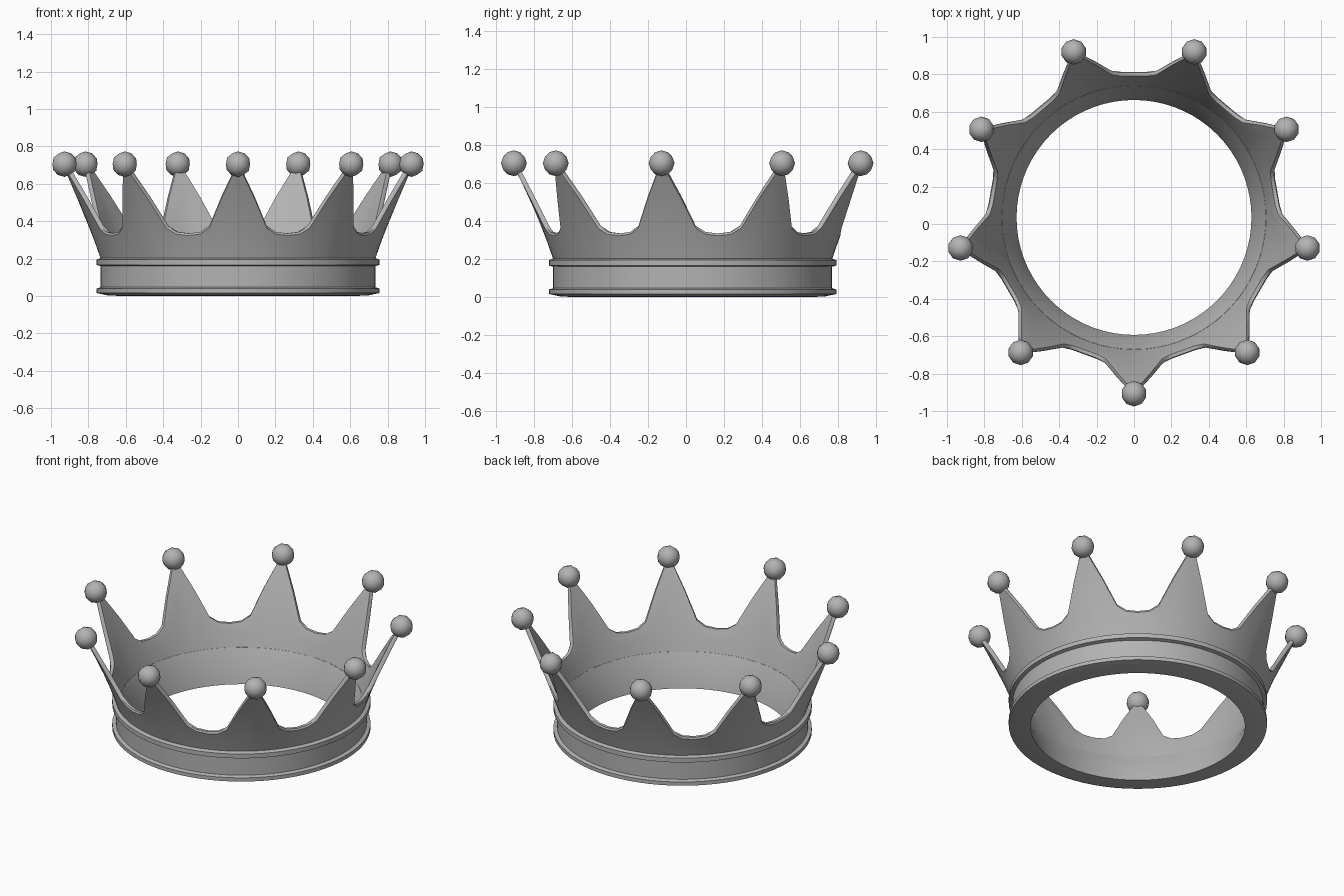
import bpy, bmesh, math
from mathutils import Vector

cube = bpy.data.objects.get("Cube")
if cube:
    bpy.data.objects.remove(cube, do_unlink=True)

POINTS = 9
CENTRE_Y = 0.035

grey = bpy.data.materials.new("soft grey")
grey.use_nodes = True
grey.diffuse_color = (0.45, 0.45, 0.45, 1)
grey.node_tree.nodes["Principled BSDF"].inputs["Base Color"].default_value = grey.diffuse_color


def polar(radius, angle, z):
    """Position on the crown; angle zero is the front, in degrees."""
    a = math.radians(angle - 90)
    return Vector((radius * math.cos(a), CENTRE_Y + radius * math.sin(a), z))


def finish(bm, name, sharp=35):
    bmesh.ops.recalc_face_normals(bm, faces=bm.faces)
    mesh = bpy.data.meshes.new(name)
    bm.to_mesh(mesh)
    bm.free()
    mesh.materials.append(grey)
    obj = bpy.data.objects.new(name, mesh)
    bpy.context.collection.objects.link(obj)
    bpy.ops.object.select_all(action='DESELECT')
    obj.select_set(True)
    bpy.context.view_layer.objects.active = obj
    bpy.ops.object.shade_smooth_by_angle(angle=math.radians(sharp))
    return obj


def sweep(name, loops):
    """Skin closed cross-sections placed around the crown."""
    bm = bmesh.new()
    rings = [[bm.verts.new(p) for p in loop] for loop in loops]
    for i, ring in enumerate(rings):
        after = rings[(i + 1) % len(rings)]
        for j in range(len(ring)):
            k = (j + 1) % len(ring)
            bm.faces.new((ring[j], ring[k], after[k], after[j]))
    return finish(bm, name)


# Base band with a raised ring at its top and bottom
band = [(0.628, 0), (0.70, 0.004), (0.757, 0.016), (0.757, 0.040),
        (0.735, 0.047), (0.735, 0.160), (0.757, 0.166), (0.757, 0.194),
        (0.735, 0.203), (0.705, 0.203), (0.655, 0.10)]
SEGMENTS = 72
sweep("base_band", [[polar(r, s * 360 / SEGMENTS, z) for r, z in band]
                    for s in range(SEGMENTS)])


# Flared wall cut into points, with a chamfered rim
def flare(z):
    d = z - 0.2
    return 0.735 + 0.33 * d + 0.2 * d * d


half = [(0, 0.685), (1.3, 0.675), (6, 0.53), (11.2, 0.375), (15, 0.343)]
step = 360 / POINTS
outline = half + [(step / 2, 0.335)] + [(step - a, z) for a, z in half[:0:-1]]


def wall_section(angle, top):
    rows = [0.19 + (top - 0.19) * t / 5 for t in range(6)]
    outer = [polar(flare(z), angle, z) for z in rows[:-1]]
    inner = [polar(flare(z) - 0.03, angle, z) for z in rows[:-1]]
    rim = [polar(flare(top - 0.012), angle, top - 0.012),
           polar(flare(top) - 0.009, angle, top),
           polar(flare(top) - 0.028, angle, top)]
    return outer + rim + inner[::-1]


sweep("pointed_wall", [wall_section(a + p * step, z)
                       for p in range(POINTS) for a, z in outline])

# Ball on each point
for p in range(POINTS):
    bm = bmesh.new()
    bmesh.ops.create_icosphere(bm, subdivisions=2, radius=0.068)
    bmesh.ops.translate(bm, verts=bm.verts, vec=polar(0.942, p * step, 0.705))
    finish(bm, "point_ball_%d" % (p + 1), 60)
